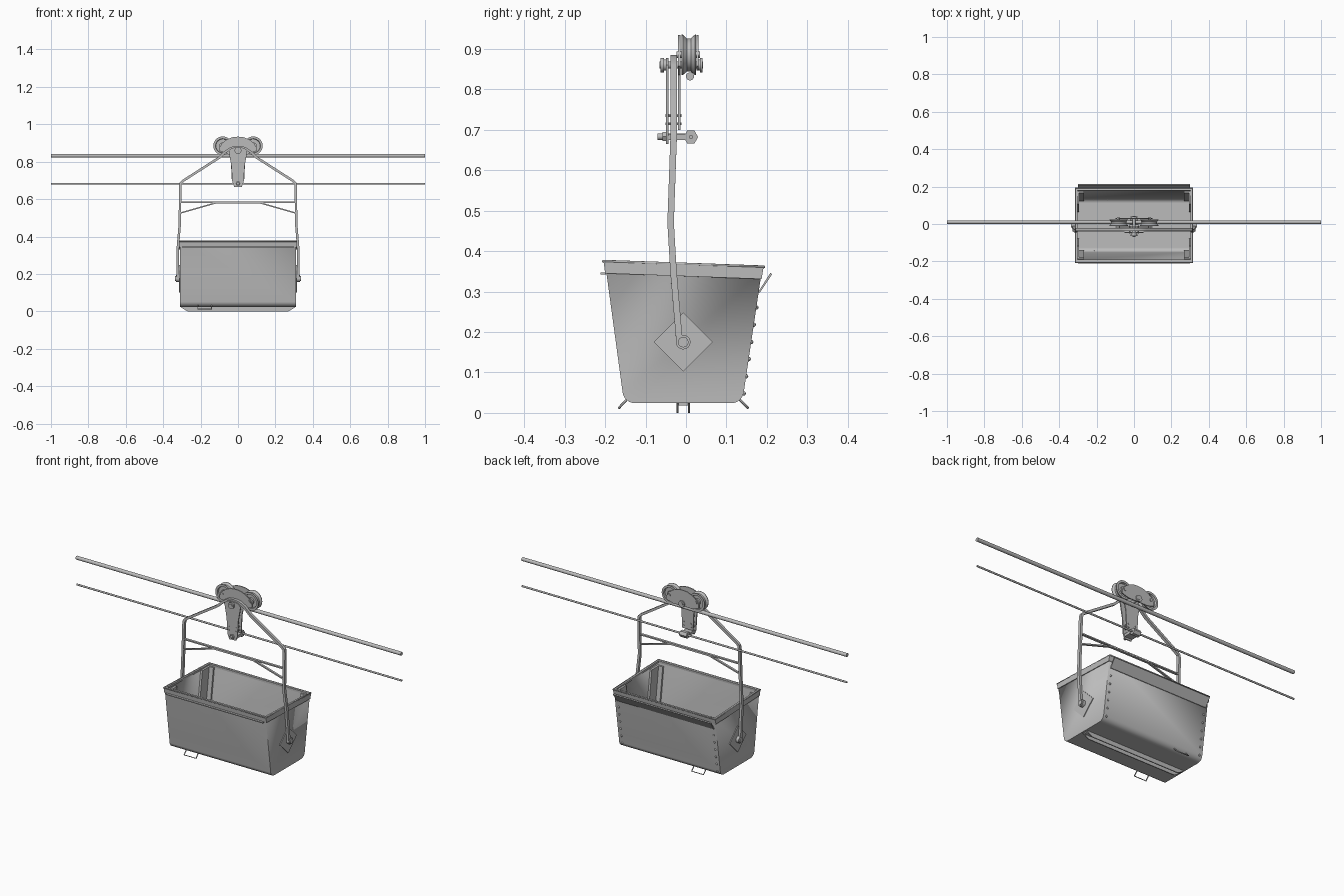
import bpy, bmesh, math
from mathutils import Vector, Matrix

if "Cube" in bpy.data.objects:
    bpy.data.objects.remove(bpy.data.objects["Cube"])

# dark steel for every part
steel = bpy.data.materials.new("dark_steel")
steel.diffuse_color = (0.5, 0.5, 0.5, 1)
steel.use_nodes = True
steel.node_tree.nodes["Principled BSDF"].inputs["Base Color"].default_value = steel.diffuse_color


def make(name, bm):
    bmesh.ops.recalc_face_normals(bm, faces=bm.faces[:])
    me = bpy.data.meshes.new(name)
    bm.to_mesh(me)
    bm.free()
    me.materials.append(steel)
    ob = bpy.data.objects.new(name, me)
    bpy.context.collection.objects.link(ob)
    return ob


def loft(name, rings, caps=True, closed=False):
    """Skin equal-length closed rings; optionally cap ends or join last to first."""
    bm = bmesh.new()
    vs = [[bm.verts.new(p) for p in r] for r in rings]
    pairs = list(zip(vs, vs[1:])) + ([(vs[-1], vs[0])] if closed else [])
    n = len(vs[0])
    for a, b in pairs:
        for i in range(n):
            j = (i + 1) % n
            bm.faces.new((a[i], a[j], b[j], b[i]))
    if caps and not closed:
        bm.faces.new(vs[0])
        bm.faces.new(vs[-1])
    return make(name, bm)


def plate_xz(name, pts, y0, y1):
    return loft(name, [[(x, y, z) for x, z in pts] for y in (y0, y1)])


def plate_yz(name, pts, x0, x1):
    return loft(name, [[(x, y, z) for y, z in pts] for x in (x0, x1)])


def lathe(name, prof, loc, axis='y', n=32):
    """Turn (radius, offset) pairs around an axis through loc."""
    x, y, z = loc
    rings = []
    for r, h in prof:
        cs = [(r * math.cos(2 * math.pi * i / n), r * math.sin(2 * math.pi * i / n)) for i in range(n)]
        rings.append([(x + c, y + h, z + s) if axis == 'y' else (x + h, y + c, z + s) for c, s in cs])
    return loft(name, rings)


def rod(name, loc, r, h0, h1, axis='y', n=24):
    return lathe(name, [(r, h0), (r, h1)], loc, axis, n)


def bar(name, path, t, w):
    """Flat bar following a path, thickness t in the xz plane, width w along y."""
    P = [Vector(p) for p in path]
    rings = []
    for i, p in enumerate(P):
        d = []
        for a, b in ((i - 1, i), (i, i + 1)):
            if a >= 0 and b < len(P):
                v = P[b] - P[a]
                v.y = 0
                d.append(v.normalized())
        tan = sum(d, Vector()).normalized()
        k = t / 2 / max(0.5, tan.dot(d[0]))
        nrm = Vector((-tan.z, 0, tan.x)) * k
        wy = Vector((0, w / 2, 0))
        rings.append([p + nrm + wy, p - nrm + wy, p - nrm - wy, p + nrm - wy])
    return loft(name, rings)


def mirrored(half):
    """Right half, from top centre outward; returns the full left-to-right path."""
    return [(-p[0],) + tuple(p[1:]) for p in reversed(half) if p[0] > 0] + list(half)


def wire(name, pts, r, cyclic=False):
    cu = bpy.data.curves.new(name, 'CURVE')
    cu.dimensions = '3D'
    cu.bevel_depth, cu.bevel_resolution, cu.use_fill_caps = r, 2, True
    sp = cu.splines.new('POLY')
    sp.points.add(len(pts) - 1)
    for q, p in zip(sp.points, pts):
        q.co = (*p, 1)
    sp.use_cyclic_u = cyclic
    cu.materials.append(steel)
    ob = bpy.data.objects.new(name, cu)
    bpy.context.collection.objects.link(ob)


# bucket: bent sheet with flat ends, open top
def arc(cy, cz, r, a0, a1, n=6):
    return [(cy + r * math.cos(math.radians(a0 + (a1 - a0) * i / n)),
             cz + r * math.sin(math.radians(a0 + (a1 - a0) * i / n))) for i in range(n + 1)]


U = [(-0.2, 0.37)] + arc(-0.126, 0.055, 0.031, 188, 270) + arc(0.112, 0.055, 0.031, 270, 352) + [(0.188, 0.355)]
bm = bmesh.new()
L, R = [[bm.verts.new((x, y, z)) for y, z in U] for x in (-0.311, 0.311)]
for i in range(len(U) - 1):
    bm.faces.new((L[i], L[i + 1], R[i + 1], R[i]))
bm.faces.new(L)
bm.faces.new(R)
bucket = make("bucket", bm)
m = bucket.modifiers.new("thickness", 'SOLIDIFY')
m.thickness, m.offset, m.use_even_offset = 0.007, -1, True


# rim: thin band around the mouth, tilted slightly to the back, with a beaded edge
def rim_loop(x, yf, yb, dz):
    zf, zb = 0.376 - dz, 0.362 - dz
    return [(-x, yf, zf), (x, yf, zf), (x, yb, zb), (-x, yb, zb)]


loft("bucket_rim", [rim_loop(0.315, -0.204, 0.192, 0), rim_loop(0.315, -0.200, 0.187, 0.031),
                    rim_loop(0.308, -0.193, 0.18, 0.031), rim_loop(0.302, -0.191, 0.18, 0)], closed=True)
wire("rim_bead", rim_loop(0.313, -0.205, 0.193, 0.001), 0.0035, True)
plate_yz("front_lip", [(-0.212, 0.342), (-0.198, 0.342), (-0.198, 0.347), (-0.212, 0.347)], -0.3, 0.3)
plate_yz("back_deflector", [(0.178, 0.298), (0.183, 0.298), (0.213, 0.343), (0.209, 0.347)], -0.3, 0.3)

# corner angle strips inside the bucket
for s in (-1, 1):
    for d in (-1, 1):
        yb, yt = (-0.148, -0.188) if d < 0 else (0.134, 0.176)
        for x0, x1, w in ((0.293, 0.305, 0.07), (0.268, 0.305, 0.01)):
            pts = [(yb, 0.05), (yt, 0.355), (yt - d * w, 0.355), (yb - d * w, 0.05)]
            plate_yz("corner_strip", pts, s * x0, s * x1)

# rivets down both edges of the back sheet
bm = bmesh.new()
for s in (-1, 1):
    for i in range(6):
        z = 0.048 + i * 0.0425
        y = 0.1427 + (z - 0.05) * 0.147
        bmesh.ops.create_uvsphere(bm, u_segments=10, v_segments=6, radius=0.0055,
                                  matrix=Matrix.Translation((s * 0.293, y, z)))
make("back_rivets", bm)

# bottom channel with tapered ends
keel = [(-0.311, 0.027), (-0.3, 0.018), (-0.27, 0), (0.27, 0), (0.3, 0.018), (0.311, 0.027)]
for y in (-0.023, 0.005):
    plate_xz("keel_wall", keel, y, y + 0.005)
plate_xz("keel_web", [(-0.3, 0.018), (0.3, 0.018), (0.3, 0.026), (-0.3, 0.026)], -0.02, 0.007)

# wire loops under the front and back edges
for name, ya, yb in (("front_loop", -0.142, -0.166), ("back_loop", 0.128, 0.153)):
    wire(name, [(-0.215, ya, 0.038), (-0.215, yb, 0.012), (-0.142, yb, 0.012), (-0.142, ya, 0.038)], 0.003)

# pivots with diamond plates
for s in (-1, 1):
    c, h = (-0.007, 0.175), 0.073
    plate_yz("pivot_plate", [(c[0] - h, c[1]), (c[0], c[1] - h), (c[0] + h, c[1]), (c[0], c[1] + h)],
             s * 0.309, s * 0.315)
    rod("pivot_pin", (0, *c), 0.013, s * 0.305, s * 0.336, 'x')
    rod("pivot_eye", (0, *c), 0.018, s * 0.315, s * 0.331, 'x')

# hanger yoke
bar("hanger", mirrored([(0, -0.03, 0.878), (0.035, -0.03, 0.873), (0.065, -0.03, 0.855), (0.1, -0.03, 0.822),
                        (0.295, -0.03, 0.697), (0.306, -0.03, 0.686), (0.309, -0.031, 0.67),
                        (0.311, -0.038, 0.47), (0.321, -0.031, 0.35), (0.323, -0.016, 0.175)]), 0.013, 0.016)
bar("hanger_crossbar", [(-0.309, -0.035, 0.583), (0.309, -0.035, 0.583)], 0.007, 0.014)
bar("hanger_brace", mirrored([(0.12, -0.035, 0.579), (0.31, -0.037, 0.525)]), 0.007, 0.012)

# cables
rod("carrying_cable", (0, 0.01, 0.832), 0.01, -1, 1, 'x', 16)
rod("hauling_cable", (0, 0.012, 0.682), 0.005, -1, 1, 'x', 12)

# grooved wheels
for s in (-1, 1):
    prof = [(0.01, -0.018), (0.018, -0.018), (0.018, -0.008), (0.036, -0.008), (0.038, -0.018), (0.05, -0.018),
            (0.05, -0.015), (0.041, -0.005), (0.041, 0.005), (0.05, 0.015), (0.05, 0.018), (0.038, 0.018),
            (0.036, 0.008), (0.018, 0.008), (0.018, 0.018), (0.01, 0.018)]
    lathe("wheel", prof, (s * 0.082, 0.007, 0.885), n=40)
    rod("wheel_axle", (s * 0.082, 0.007, 0.885), 0.008, -0.03, 0.027)

# carriage side plates and grip plate
top = mirrored([(0, 0.934), (0.03, 0.931), (0.06, 0.919), (0.085, 0.9), (0.1, 0.875), (0.1, 0.858)])
low = [(0.07, 0.85), (0.045, 0.835), (0.038, 0.8), (0.033, 0.7)]
plate_xz("carriage_inner_plate", top + low + [(-x, z) for x, z in reversed(low)], -0.02, -0.014)
plate_xz("carriage_outer_plate", top + [(0.06, 0.846), (-0.06, 0.846)], 0.026, 0.031)
plate_xz("grip_plate", mirrored([(0, 0.878), (0.03, 0.874), (0.05, 0.86), (0.045, 0.83), (0.036, 0.78),
                                 (0.03, 0.69), (0.02, 0.665)]), -0.049, -0.043)

# main bolt, spacers and grip
rod("main_bolt", (0, 0, 0.86), 0.009, -0.066, 0.042)
for y0, y1, r in ((-0.063, -0.055, 0.018), (-0.055, -0.049, 0.014), (0.031, 0.035, 0.014), (0.035, 0.041, 0.018)):
    rod("bolt_collar", (0, 0, 0.86), r, y0, y1)
for x in (-0.022, 0.022):
    for z in (0.715, 0.735):
        rod("plate_bolt", (x, 0, z), 0.004, -0.051, -0.011, n=6)
rod("grip_bolt", (0, 0, 0.683), 0.008, -0.07, 0.012)
rod("grip_nut", (0, 0, 0.683), 0.013, -0.058, -0.049, n=6)
plate_xz("grip_block", [(-0.024, 0.675), (0.024, 0.675), (0.024, 0.69), (-0.024, 0.69)], -0.044, 0.0)
rod("grip_clamp", (0, 0.012, 0.682), 0.018, -0.022, 0.022, 'x', 6)

# shading: smooth rounded parts, keep hard edges and flat panels flat
bpy.ops.object.select_all(action='DESELECT')
for ob in bpy.context.scene.objects:
    if ob.type == 'MESH':
        ob.select_set(True)
        bpy.context.view_layer.objects.active = ob
bpy.ops.object.shade_smooth_by_angle(angle=math.radians(32))
w = bucket.modifiers.new("flat_panels", 'WEIGHTED_NORMAL')
w.keep_sharp = True
